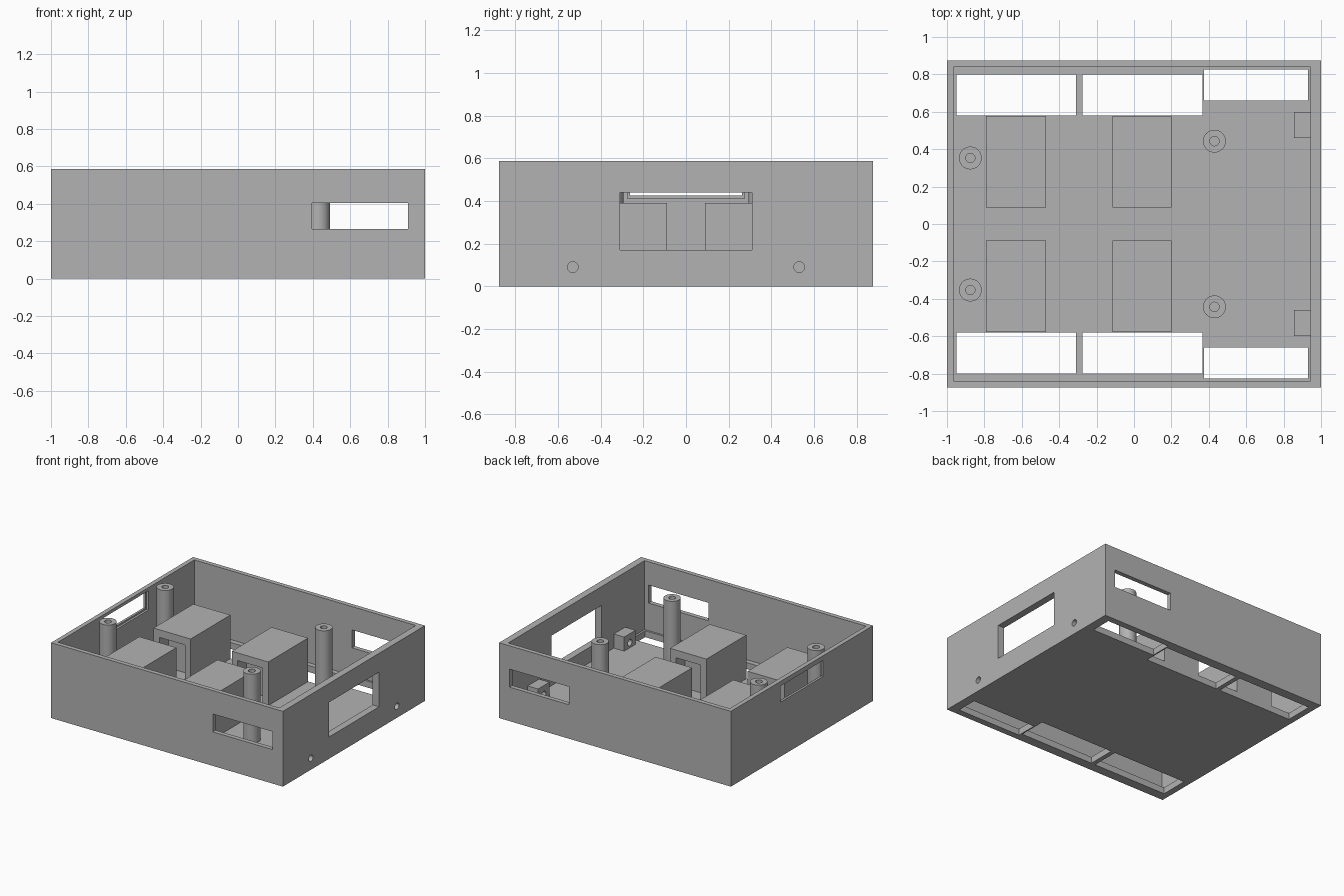
import bpy, bmesh
from mathutils import Matrix, Vector

default = bpy.data.objects.get("Cube")
if default:
    bpy.data.objects.remove(default, do_unlink=True)

H = 0.587       # case height
FLOOR = 0.05    # floor thickness

grey = bpy.data.materials.new("light_grey")
COLOR = (0.45, 0.45, 0.45, 1)
grey.use_nodes = True
grey.diffuse_color = COLOR
for node in grey.node_tree.nodes:
    if node.type == 'BSDF_PRINCIPLED':
        node.inputs["Base Color"].default_value = COLOR


def add_box(bm, x, y, z):
    """Box from (min, max) ranges."""
    lo, hi = zip(x, y, z)
    size = Vector(hi) - Vector(lo)
    mid = (Vector(hi) + Vector(lo)) / 2
    bmesh.ops.create_cube(bm, size=1, matrix=Matrix.Translation(mid) @ Matrix.Diagonal((*size, 1)))


def add_cylinder(bm, center, radius, length, along_x=False):
    turn = Matrix.Rotation(1.5707963, 4, 'Y') if along_x else Matrix()
    bmesh.ops.create_cone(bm, cap_ends=True, segments=32, radius1=radius, radius2=radius,
                          depth=length, matrix=Matrix.Translation(center) @ turn)


def make_object(name, bm):
    mesh = bpy.data.meshes.new(name)
    bm.to_mesh(mesh)
    bm.free()
    mesh.materials.append(grey)
    obj = bpy.data.objects.new(name, mesh)
    bpy.context.collection.objects.link(obj)
    return obj


def cut(obj, bm):
    """Subtract the solids in bm from obj."""
    cutter = make_object("cutter", bm)
    cutter.hide_render = True
    mod = obj.modifiers.new("cut", 'BOOLEAN')
    mod.operation = 'DIFFERENCE'
    mod.solver = 'EXACT'
    mod.object = cutter
    graph = bpy.context.evaluated_depsgraph_get()
    mesh = bpy.data.meshes.new_from_object(obj.evaluated_get(graph))
    obj.modifiers.clear()
    obj.data = mesh
    bpy.data.objects.remove(cutter, do_unlink=True)


def mirrored(side, a, b):
    """A y range on the chosen side."""
    return tuple(sorted((side * a, side * b)))


# Open-topped case
bm = bmesh.new()
add_box(bm, (-1, 1), (-0.875, 0.875), (0, H))
case = make_object("case", bm)
bm = bmesh.new()
add_box(bm, (-0.965, 0.945), (-0.84, 0.84), (FLOOR, 1))
cut(case, bm)

# Wall windows, floor slots and screw holes
bm = bmesh.new()
add_box(bm, (0.9, 1.1), (-0.31, 0.31), (0.17, 0.44))
add_box(bm, (-1.1, -0.9), (-0.262, 0.262), (0.425, 0.55))
for s in (-1, 1):
    add_box(bm, (0.395, 0.91), mirrored(s, 0.835, 1), (0.265, 0.405))
    for x in ((-0.95, -0.31), (-0.275, 0.365)):
        add_box(bm, x, mirrored(s, 0.58, 0.8), (-0.1, 0.1))
    add_box(bm, (0.375, 0.93), mirrored(s, 0.66, 0.825), (-0.1, 0.1))
    add_cylinder(bm, (1, s * 0.53, 0.09), 0.025, 0.2, True)
cut(case, bm)

# Shallow step around the inside of the end window
bm = bmesh.new()
add_box(bm, (-0.982, -0.9), (-0.275, 0.275), (0.412, 0.562))
cut(case, bm)

for s in (-1, 1):
    side = "back" if s > 0 else "front"

    # Housings with a recess facing the middle aisle
    for label, x0, x1 in (("right", -0.79, -0.47), ("left", -0.115, 0.2)):
        bm = bmesh.new()
        add_box(bm, (x0, x1), mirrored(s, 0.088, 0.578), (FLOOR - 0.01, 0.39))
        housing = make_object(f"{side}_{label}_housing", bm)
        bm = bmesh.new()
        add_box(bm, (x0 + 0.05, x1 - 0.05), mirrored(s, 0, 0.2), (FLOOR, 0.33))
        cut(housing, bm)

    # Screw posts with blind holes
    for label, x, y in (("right", -0.875, 0.353), ("left", 0.43, 0.443)):
        bm = bmesh.new()
        base = FLOOR - 0.01
        add_cylinder(bm, (x, s * y, (base + H) / 2), 0.061, H - base)
        post = make_object(f"{side}_{label}_post", bm)
        bm = bmesh.new()
        add_cylinder(bm, (x, s * y, H), 0.025, 0.5)
        cut(post, bm)
        bpy.ops.object.select_all(action='DESELECT')
        post.select_set(True)
        bpy.context.view_layer.objects.active = post
        bpy.ops.object.shade_smooth_by_angle()

    # Drilled mounting blocks behind the wall holes
    bm = bmesh.new()
    add_box(bm, (0.855, 0.95), mirrored(s, 0.46, 0.6), (FLOOR - 0.01, 0.16))
    block = make_object(f"{side}_mounting_block", bm)
    bm = bmesh.new()
    add_cylinder(bm, (0.9, s * 0.53, 0.09), 0.025, 0.3, True)
    cut(block, bm)
